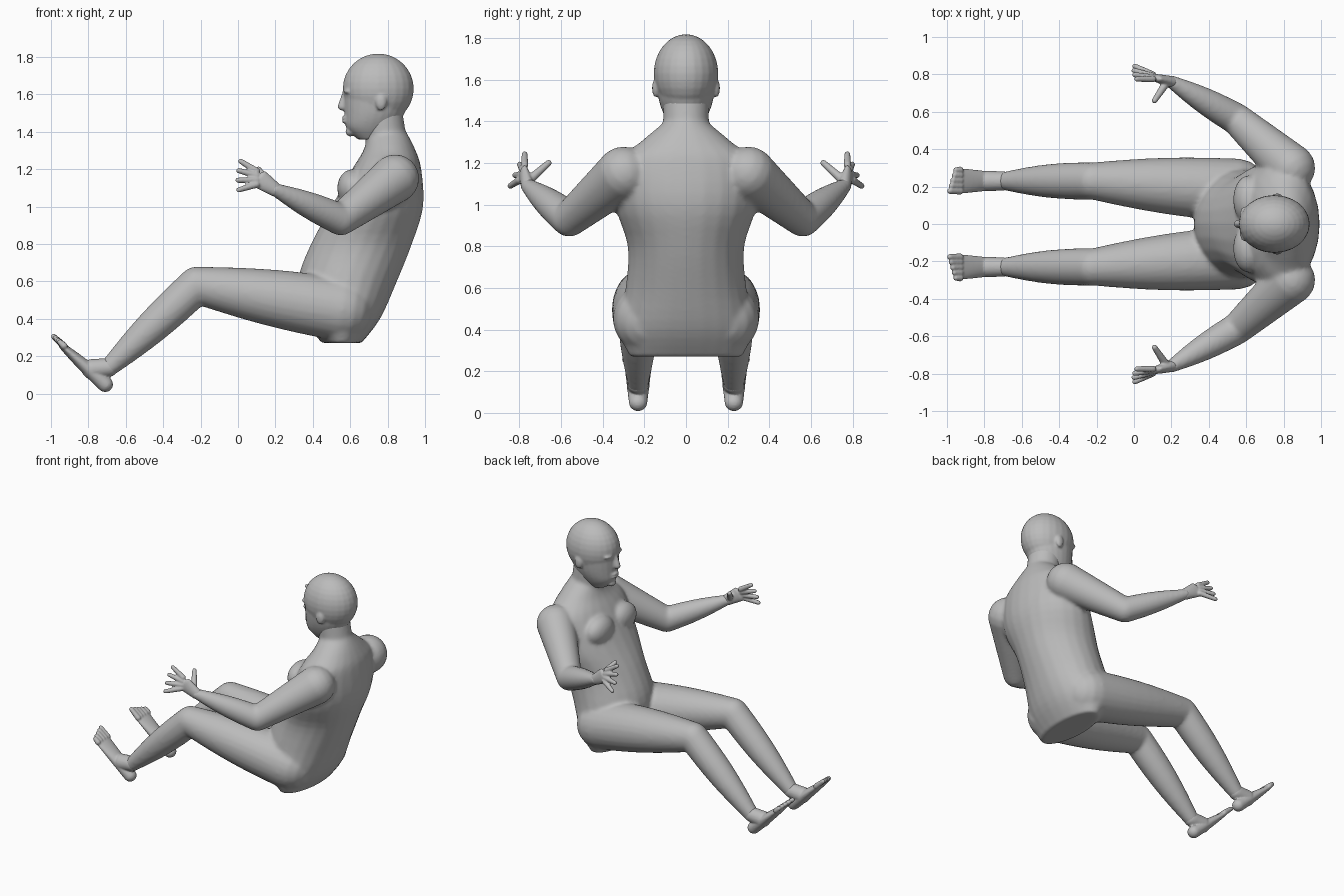
import bpy, bmesh, math
from mathutils import Vector, Matrix

if "Cube" in bpy.data.objects:
    bpy.data.objects.remove(bpy.data.objects["Cube"])

skin = bpy.data.materials.new("plain grey")
skin.use_nodes = True
grey = (0.5, 0.5, 0.5, 1)
skin.diffuse_color = grey
skin.node_tree.nodes["Principled BSDF"].inputs["Base Color"].default_value = grey

SIDEWAYS = Vector((0, 1, 0))
UP = Vector((0, 0, 1))
SIDES = 24


def skin_rings(bm, rings, across, along):
    """Closed tube through rings of (centre, half width, half depth)."""
    across = (across - along * across.dot(along)).normalized()
    depth = along.cross(across)
    loops = []
    for centre, width, thick in rings:
        loop = []
        for step in range(SIDES):
            angle = step * math.tau / SIDES
            offset = across * math.cos(angle) * width + depth * math.sin(angle) * thick
            loop.append(bm.verts.new(centre + offset))
        loops.append(loop)
    for lower, upper in zip(loops, loops[1:]):
        for k in range(SIDES):
            after = (k + 1) % SIDES
            bm.faces.new((lower[k], lower[after], upper[after], upper[k]))
    bm.faces.new(loops[0])
    bm.faces.new(loops[-1])


def limb(bm, start, end, radius, end_radius, bulge=0, flat=1, end_flat=1, across=SIDEWAYS):
    """Tapered tube with rounded ends and a swelling in the middle."""
    start, end = Vector(start), Vector(end)
    along = (end - start).normalized()
    rings = []
    for step in range(-4, 13):
        t = min(max(step / 8, 0), 1)
        cap = (step / 8 - t) * math.pi * 0.95
        size = radius + (end_radius - radius) * t + bulge * math.sin(math.pi * t)
        thick = size * (flat + (end_flat - flat) * t)
        centre = start.lerp(end, t) + along * math.sin(cap) * thick
        rings.append((centre, size * math.cos(cap), thick * math.cos(cap)))
    skin_rings(bm, rings, across, along)


def trunk(bm, keys):
    """Upright form, smoothly curved through (height, front, back, half width)."""
    keys = [Vector(key) for key in keys]
    rings = []
    for i in range(len(keys) - 1):
        before, a, b, after = keys[max(i - 1, 0)], keys[i], keys[i + 1], keys[min(i + 2, len(keys) - 1)]
        for step in range(5):
            t = step / 4
            blend = (a * 2 + (b - before) * t
                     + (before * 2 - a * 5 + b * 4 - after) * t ** 2
                     + (a * 3 - before - b * 3 + after) * t ** 3) / 2
            height, front, back, width = blend
            centre = Vector(((front + back) / 2, 0, height))
            if step or not i:
                rings.append((centre, width, (back - front) / 2))
    skin_rings(bm, rings, SIDEWAYS, UP)


def blob(bm, centre, size):
    matrix = Matrix.Translation(centre) @ Matrix.Diagonal((*size, 1))
    bmesh.ops.create_uvsphere(bm, u_segments=SIDES, v_segments=16, radius=1, matrix=matrix)


def add_other_side(bm):
    geometry = bm.verts[:] + bm.edges[:] + bm.faces[:]
    copied = bmesh.ops.duplicate(bm, geom=geometry)["geom"]
    verts = [item for item in copied if isinstance(item, bmesh.types.BMVert)]
    bmesh.ops.scale(bm, vec=(1, -1, 1), verts=verts)


def finish(name, bm, voxel, smoothing):
    """Fuse overlapping forms into one smooth skin."""
    bmesh.ops.recalc_face_normals(bm, faces=bm.faces)
    mesh = bpy.data.meshes.new(name)
    bm.to_mesh(mesh)
    bm.free()
    mesh.materials.append(skin)
    part = bpy.data.objects.new(name, mesh)
    bpy.context.collection.objects.link(part)
    fuse = part.modifiers.new("fuse", 'REMESH')
    fuse.mode = 'VOXEL'
    fuse.voxel_size = voxel
    fuse.use_smooth_shade = True
    soften = part.modifiers.new("soften", 'SMOOTH')
    soften.factor = 0.5
    soften.iterations = smoothing


# Joints of the model's far side
hip, knee, ankle = (.55, .18, .45), (-.22, .23, .58), (-.69, .23, .14)
shoulder, elbow, wrist = (.84, .3, 1.15), (.55, .56, .93), (.2, .76, 1.09)

# Body: legs, arms, chest, then torso and neck
body = bmesh.new()
limb(body, hip, knee, .17, .1, bulge=.015)
limb(body, knee, ankle, .1, .05, bulge=.015)
limb(body, shoulder, elbow, .13, .085)
limb(body, elbow, wrist, .085, .036, bulge=.01)
blob(body, (.61, .13, 1.1), (.08, .13, .1))
add_other_side(body)
trunk(body, [(1.4, .7, .9, .1), (1.3, .67, .95, .22), (1.2, .61, .98, .33),
             (1, .5, .99, .34), (.8, .39, .93, .28), (.6, .32, .85, .29),
             (.4, .35, .76, .32), (.27, .45, .66, .27)])
limb(body, (.8, 0, 1.3), (.77, 0, 1.5), .11, .11)
finish("body", body, .012, 8)

# Head: ears and brows, then skull, jaw, nose, lips and chin
head = bmesh.new()
blob(head, (.765, .145, 1.56), (.03, .018, .045))
blob(head, (.59, .05, 1.615), (.025, .045, .012))
add_other_side(head)
blob(head, (.75, 0, 1.63), (.19, .155, .188))
trunk(head, [(1.36, .64, .78, .06), (1.42, .58, .84, .1), (1.5, .57, .89, .13),
             (1.63, .565, .93, .15)])
limb(head, (.57, 0, 1.61), (.555, 0, 1.535), .012, .022)
for height in (1.475, 1.455):
    blob(head, (.575, 0, height), (.02, .038, .01))
blob(head, (.6, 0, 1.4), (.025, .035, .025))
finish("head", head, .008, 3)

# Hands: palm, four fanned fingers and thumb
hands = bmesh.new()
limb(hands, wrist, (.12, .78, 1.145), .038, .052, flat=.8, end_flat=.4, across=UP)
for finger in range(4):
    fan = .55 - finger * .28
    knuckle = Vector((.1, .775 + finger * .008, 1.19 - finger * .024))
    reach = Vector((-math.cos(fan), finger * .15, math.sin(fan))) * .1
    limb(hands, knuckle, knuckle + reach, .018, .014)
limb(hands, (.17, .75, 1.12), (.11, .66, 1.2), .022, .015)
add_other_side(hands)
finish("hands", hands, .006, 2)

# Feet: sole and instep, ankle, and toes shortening outward
feet = bmesh.new()
limb(feet, (-.71, .23, .05), (-.94, .23, .255), .044, .07, flat=.95, end_flat=.25)
limb(feet, ankle, (-.78, .23, .13), .05, .055)
for toe in range(5):
    root = Vector((-.93, .176 + toe * .028, .255))
    reach = Vector((-.055, 0, .05)) * (1 - toe * .15)
    limb(feet, root, root + reach, .019, .015)
add_other_side(feet)
finish("feet", feet, .006, 2)
